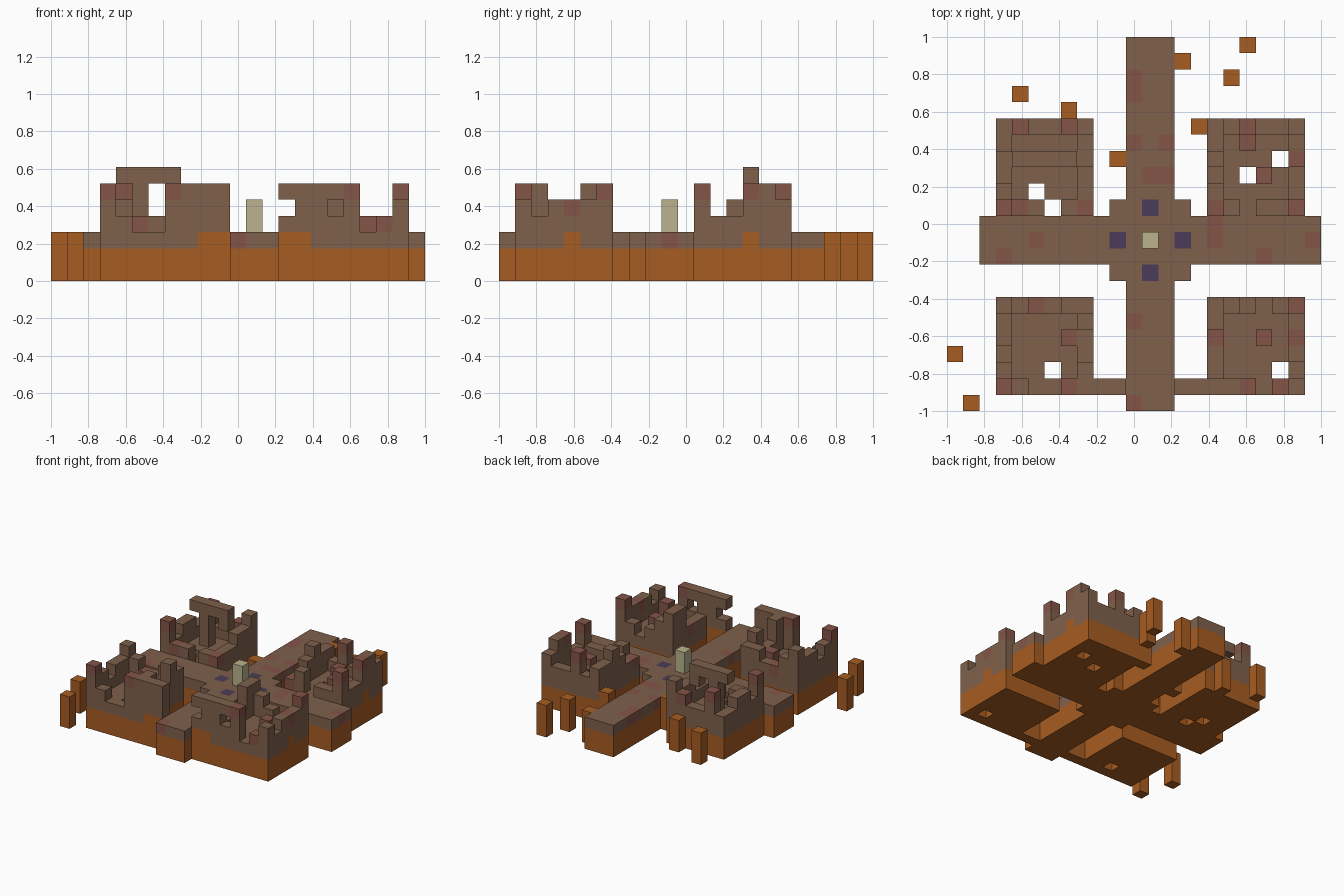
import bpy, bmesh
from mathutils import Vector

if "Cube" in bpy.data.objects:
    bpy.data.objects.remove(bpy.data.objects["Cube"])

N = 23            # blocks along the longest side
S = 2 / N         # block size
FLOOR = 3         # ground height in blocks


def material(name, rgb):
    m = bpy.data.materials.new(name)
    m.use_nodes = True
    m.diffuse_color = (*rgb, 1)
    m.node_tree.nodes["Principled BSDF"].inputs["Base Color"].default_value = (*rgb, 1)
    return m


MATS = {
    "earth": material("orange earth", (0.39, 0.11, 0.016)),
    "stone": material("brown stone", (0.215, 0.119, 0.071)),
    "red": material("reddish stone", (0.235, 0.09, 0.064)),
    "navy": material("dark violet", (0.068, 0.045, 0.1)),
    "cream": material("pale stone", (0.5, 0.45, 0.27)),
}
KEYS = list(MATS)
parts = {}        # part name -> {cell: colour}


def fill(part, xs, ys, zs, colour):
    cells = parts.setdefault(part, {})
    for i in xs:
        for j in ys:
            for k in zs:
                cells[i, j, k] = colour


def ground(part, xs, ys):
    fill(part, xs, ys, range(2), "earth")
    fill(part, xs, ys, [2], "stone")


# Crossing streets and the square
ground("street_across", range(2, N), range(9, 12))
ground("street_along", range(11, 14), range(N))
ground("square", range(10, 15), range(8, 13))
for i, j in [(11, 20), (11, 19), (11, 16), (13, 16), (12, 14), (13, 14), (16, 10),
             (16, 11), (19, 9), (22, 10), (11, 5), (11, 0), (11, 8)]:
    fill("street_along" if i < 14 else "street_across", [i], [j], [2], "red")
for i, j in [(5, 10), (3, 9)]:
    fill("street_across", [i], [j], [2], "red")
for i, j in [(12, 12), (10, 10), (14, 10), (12, 8)]:
    fill("square", [i], [j], [2], "navy")
fill("monument", [12], [10], range(3, 5), "cream")

# Ruined houses, rows from back to front: blank = shaft, dot = floor,
# a, b, c = wall of one, two, three blocks, capital = reddish top
HOUSES = {
    "back_right_house": (3, 12, ["aCaaBc",
                                 "a....b",
                                 "b.c..b",
                                 "b....a",
                                 "a. ..a",
                                 "CAa aA"]),
    "back_left_house": (16, 12, ["baCaab",
                                 "b.A..c",
                                 "c... C",
                                 "b. A.a",
                                 "a....a",
                                 "Ab.aaC"]),
    "front_right_house": (3, 1, ["cbAabb",
                                 "b....c",
                                 "b...Aa",
                                 "a....a",
                                 "b.. .c",
                                 "Ca..Cc"]),
    "front_left_house": (16, 1, ["cba.aC",
                                 "c....b",
                                 "A..A.B",
                                 "a....b",
                                 "a... a",
                                 "ccC.Ab"]),
}
for name, (x, y, rows) in HOUSES.items():
    for r, row in enumerate(reversed(rows)):
        for c, mark in enumerate(row):
            if mark == " ":
                continue
            i, j = [x + c], [y + r]
            ground(name, i, j)
            height = ".abc".index(mark.lower())
            fill(name, i, j, range(FLOOR, FLOOR + height), "stone")
            if mark.isupper():
                fill(name, i, j, [FLOOR + height - 1], "red")

# Earth showing through on the outer side walls
for name, j in [("front_left_house", 4), ("back_left_house", 15)]:
    fill(name, [21], [j], [2], "earth")

# High lintel over the back house, with a hanging end
fill("roof_beam", range(4, 8), [15], [6], "stone")
fill("roof_beam", [7], [15], [5], "stone")

# Front walls joining the houses to the street, with window openings
for xs in [range(9, 11), range(14, 16)]:
    fill("front_wall", xs, [1], range(3), "earth")
    fill("front_wall", xs, [1], range(3, 6), "stone")
del parts["front_wall"][14, 1, 4]
del parts["front_left_house"][17, 1, 4]

# Loose posts around the edges
POSTS = [(4, 19), (7, 18), (14, 21), (18, 22), (17, 20), (15, 17), (10, 15), (0, 3), (1, 0)]
for n, (i, j) in enumerate(POSTS):
    fill(f"post_{n}", [i], [j], range(3), "earth")

# Each block belongs to the last part that claims it
owner = {}
for name, cells in parts.items():
    for cell in cells:
        owner[cell] = name


def build(name, cells):
    bm = bmesh.new()
    cache = {}

    def vert(p):
        if p not in cache:
            cache[p] = bm.verts.new((p[0] * S - 1, p[1] * S - 1, p[2] * S))
        return cache[p]

    for cell, colour in cells.items():
        if owner[cell] != name:
            continue
        for axis in range(3):
            for side in (0, 1):
                near = list(cell)
                near[axis] += 2 * side - 1
                if tuple(near) in owner:
                    continue
                u, v = (axis + 1) % 3, (axis + 2) % 3
                corners = []
                for a, b in [(0, 0), (1, 0), (1, 1), (0, 1)]:
                    p = list(cell)
                    p[axis] += side
                    p[u] += a
                    p[v] += b
                    corners.append(vert(tuple(p)))
                if not side:
                    corners.reverse()
                bm.faces.new(corners).material_index = KEYS.index(colour)
    mesh = bpy.data.meshes.new(name)
    bm.to_mesh(mesh)
    bm.free()
    for m in MATS.values():
        mesh.materials.append(m)
    bpy.context.collection.objects.link(bpy.data.objects.new(name, mesh))


for name, cells in parts.items():
    build(name, cells)
